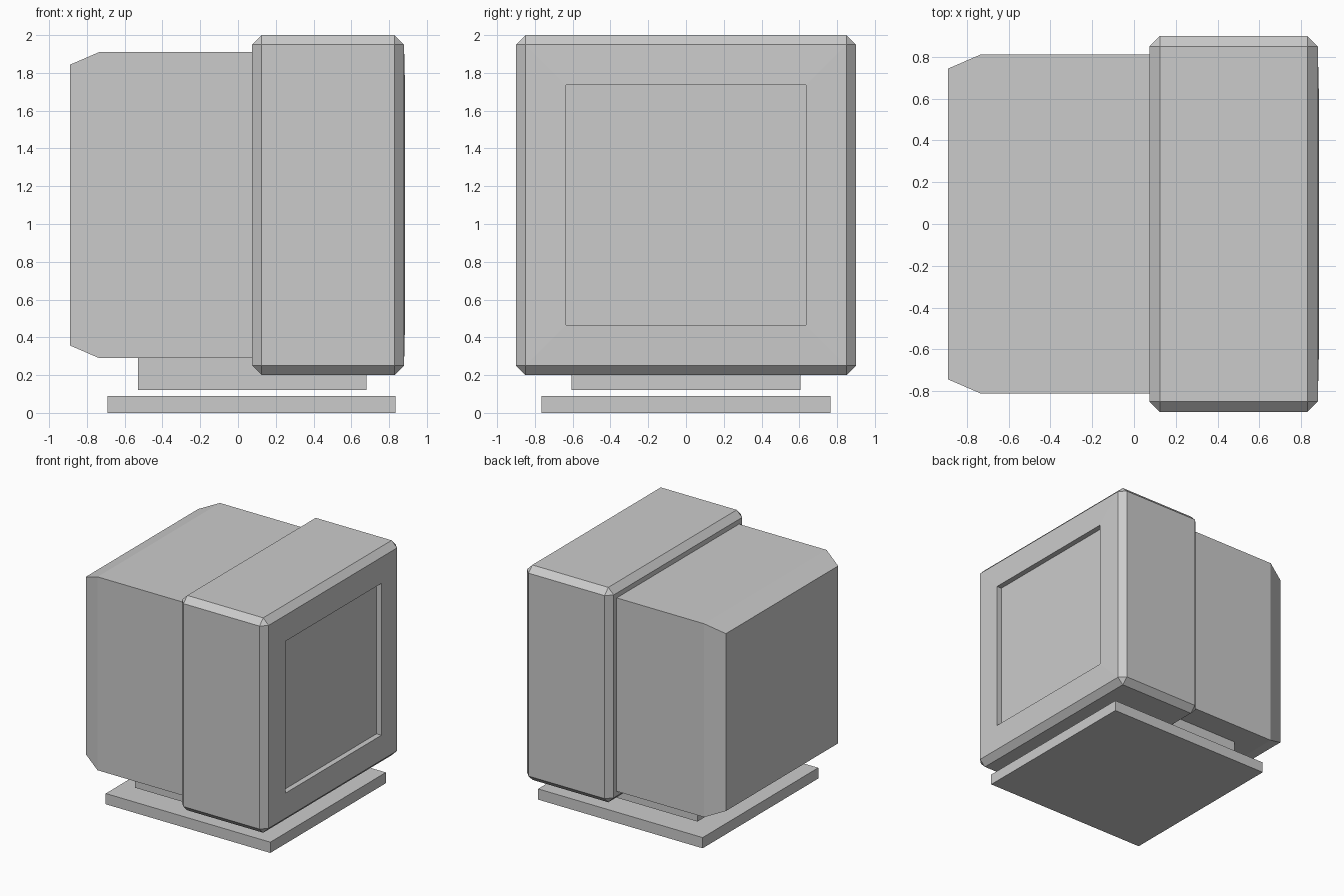
import bpy
import bmesh
from mathutils import Vector

default = bpy.data.objects.get("Cube")
if default:
    bpy.data.objects.remove(default, do_unlink=True)

grey = bpy.data.materials.new("plain_grey")
grey.use_nodes = True
COLOUR = (0.6, 0.6, 0.6, 1)
grey.diffuse_color = COLOUR
grey.node_tree.nodes["Principled BSDF"].inputs["Base Color"].default_value = COLOUR


def box(x0, x1, half_y, z0, z1):
    """Return a bmesh box spanning the given limits, centred on y."""
    bm = bmesh.new()
    bmesh.ops.create_cube(bm, size=1)
    for v in bm.verts:
        v.co = Vector((x1 if v.co.x > 0 else x0,
                       half_y if v.co.y > 0 else -half_y,
                       z1 if v.co.z > 0 else z0))
    return bm


def face_towards(bm, direction):
    """Return the face furthest along the x direction given by its sign."""
    return max(bm.faces, key=lambda f: f.calc_center_median().x * direction)


def finish(bm, name):
    bmesh.ops.recalc_face_normals(bm, faces=bm.faces)
    mesh = bpy.data.meshes.new(name)
    bm.to_mesh(mesh)
    bm.free()
    mesh.materials.append(grey)
    obj = bpy.data.objects.new(name, mesh)
    bpy.context.collection.objects.link(obj)
    return obj


# Stand: flat foot plate and the swivel block floating just above it
finish(box(-0.69, 0.835, 0.765, 0, 0.09), "base_plate")
finish(box(-0.53, 0.68, 0.605, 0.12, 0.31), "stand_block")

# Rear casing, tapered towards the back
bm = box(-0.735, 0.14, 0.81, 0.29, 1.91)
back = face_towards(bm, -1)
rear = bmesh.ops.extrude_discrete_faces(bm, faces=[back])["faces"][0]
middle = rear.calc_center_median()
for v in rear.verts:
    offset = v.co - middle
    v.co = middle + offset * (0.743 / 0.81)
    v.co.x = -0.89
finish(bm, "rear_casing")

# Front casing: chamfered box with a slightly raised bezel and sunken screen
bm = box(0.075, 0.879, 0.9, 0.2, 2)
bmesh.ops.bevel(bm, geom=bm.edges[:], offset=0.05, segments=1,
                affect='EDGES', profile=0.5)
bmesh.ops.recalc_face_normals(bm, faces=bm.faces)
front = face_towards(bm, 1)
bmesh.ops.inset_region(bm, faces=[front], thickness=0.214, use_even_offset=True)
for v in front.verts:
    v.co.x = 0.884
screen = bmesh.ops.extrude_discrete_faces(bm, faces=[front])["faces"][0]
for v in screen.verts:
    v.co.x -= 0.045
finish(bm, "front_casing_with_screen")
